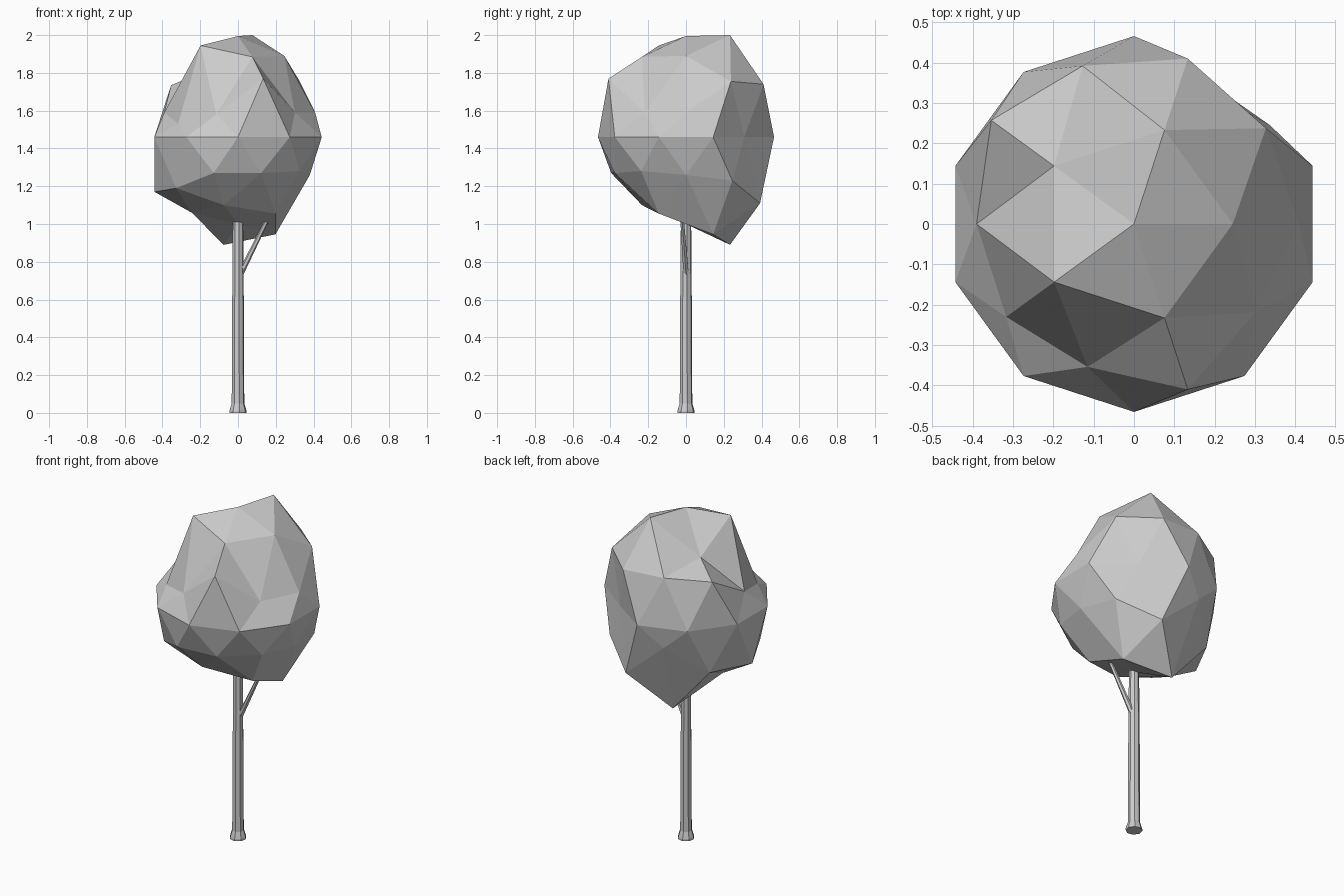
import bpy, bmesh, math
from mathutils import Vector

if "Cube" in bpy.data.objects:
    bpy.data.objects.remove(bpy.data.objects["Cube"])


def finish(bm, name):
    bmesh.ops.recalc_face_normals(bm, faces=bm.faces)
    mesh = bpy.data.meshes.new(name)
    bm.to_mesh(mesh)
    bm.free()
    obj = bpy.data.objects.new(name, mesh)
    bpy.context.collection.objects.link(obj)
    return obj


def tube(name, stations, sides, turn=0.0):
    """Capped tube through (centre, radius) stations, with rings square to the path."""
    bm = bmesh.new()
    axis = (Vector(stations[-1][0]) - Vector(stations[0][0])).normalized()
    rot = Vector((0, 0, 1)).rotation_difference(axis)
    rings = []
    for centre, r in stations:
        ring = []
        for i in range(sides):
            a = turn + math.tau * i / sides
            ring.append(bm.verts.new(Vector(centre) + rot @ Vector((r * math.cos(a), r * math.sin(a), 0))))
        rings.append(ring)
    for lo, hi in zip(rings, rings[1:]):
        for i in range(sides):
            j = (i + 1) % sides
            bm.faces.new((lo[i], lo[j], hi[j], hi[i]))
    bm.faces.new(rings[0][::-1])
    bm.faces.new(rings[-1])
    return finish(bm, name)


# Crown: icosphere with each ring of points pushed up, down, in or out
# key: unit-sphere height -> (heights by azimuth, radial factors)
RINGS = {
    -1.0: ([1.0], [1]),
    -0.851: ([0.945, 0.89, 1.06, 1.10, 1.055], [1] * 5),
    -0.526: ([1.26, 1.11, 1.17, 1.19, 1.27], [0.96, 1.04, 1, 1.02, 1]),
    -0.447: ([1.23, 1.33, 1.17, 1.27, 1.28], [1, 1, 1.06, 1, 0.97]),
    0.0: ([1.46] * 10, [1, 0.82] + [1] * 5 + [1] * 3),
    0.447: ([1.59, 1.74, 1.735, 1.53, 1.77], [0.98, 1.035, 1.05, 0.94, 1.035]),
    0.526: ([1.755, 1.75, 1.59, 1.58, 1.59], [1.02, 1.04, 0.985, 0.94, 0.94]),
    0.851: ([1.89, 2.0, 1.80, 1.945, 1.885], [1] * 5),
    1.0: ([1.995], [1]),
}
bm = bmesh.new()
bmesh.ops.create_icosphere(bm, subdivisions=2, radius=1.0)
groups = {key: [] for key in RINGS}
for v in bm.verts:
    groups[min(RINGS, key=lambda k: abs(k - v.co.z))].append(v)
for key, verts in groups.items():
    verts.sort(key=lambda v: (math.atan2(v.co.y, v.co.x) + 0.1) % math.tau)
    for v, z, f in zip(verts, *RINGS[key]):
        v.co = (v.co.x * 0.466 * f, v.co.y * 0.466 * f, z)
finish(bm, "crown")

# Trunk with flared foot
tube("trunk", [((0, 0, 0), 0.046), ((0, 0, 0.012), 0.046), ((0, 0, 0.05), 0.034),
               ((0, 0, 0.5), 0.032), ((0, 0, 1.012), 0.028)], 8, 0.2)

# Side branch
tube("branch", [((0.015, 0.0, 0.74), 0.016), ((0.15, -0.02, 1.012), 0.011)], 6)
